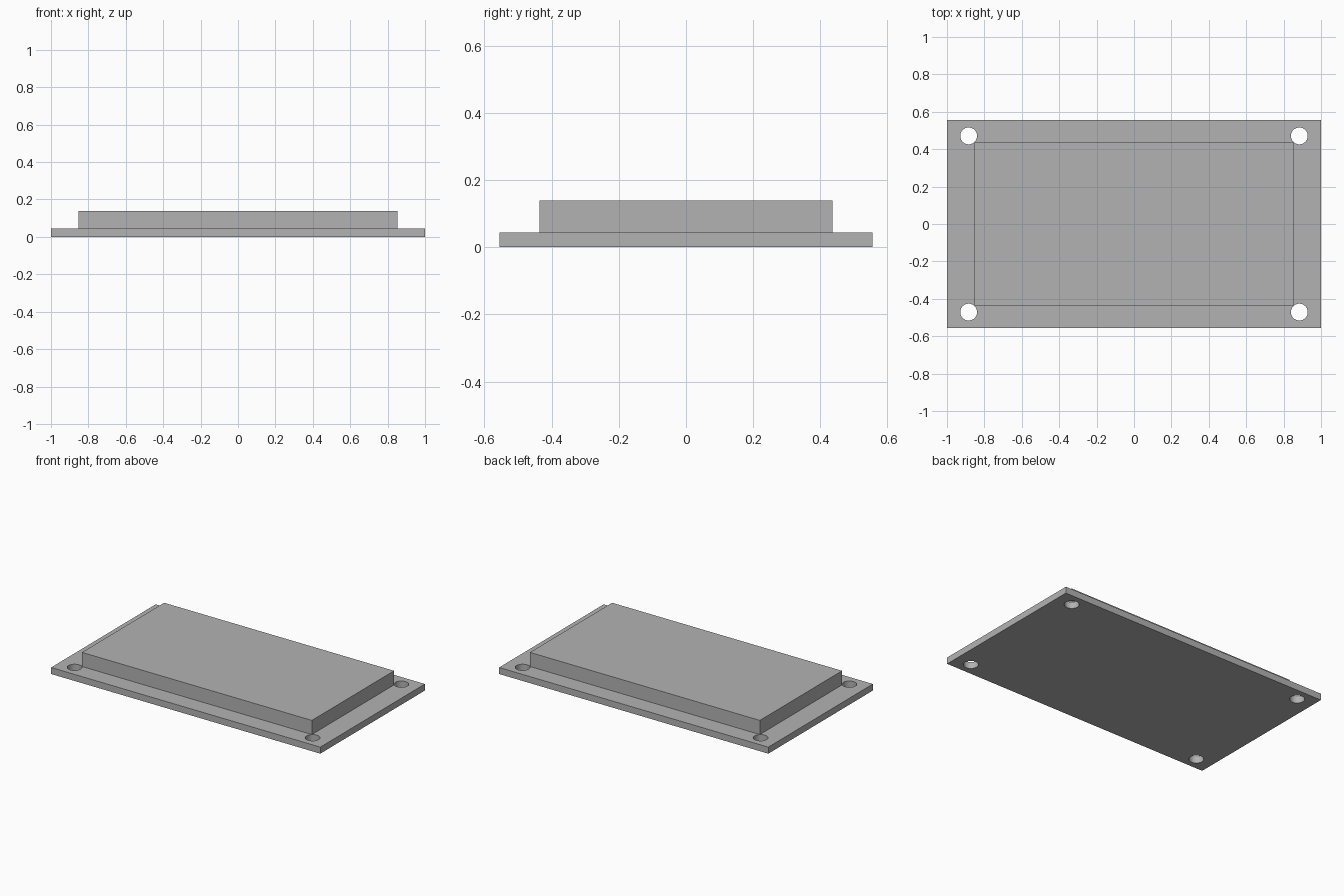
import bpy

default_cube = bpy.data.objects.get("Cube")
if default_cube:
    bpy.data.objects.remove(default_cube, do_unlink=True)

PLATE_TOP = 0.044
BLOCK_TOP = 0.139

grey = bpy.data.materials.new("mid_grey")
grey.use_nodes = True
colour = (0.45, 0.45, 0.45, 1.0)
grey.diffuse_color = colour
grey.node_tree.nodes["Principled BSDF"].inputs["Base Color"].default_value = colour


def box(name, half_x, half_y, bottom, top):
    bpy.ops.mesh.primitive_cube_add(size=2, location=(0, 0, (bottom + top) / 2))
    obj = bpy.context.object
    obj.name = name
    obj.scale = (half_x, half_y, (top - bottom) / 2)
    bpy.ops.object.transform_apply(location=True, rotation=False, scale=True)
    obj.data.materials.append(grey)
    return obj


# Flat mounting plate and the raised block on it
plate = box("base_plate", 1.0, 0.555, 0.0, PLATE_TOP)
block = box("raised_block", 0.854, 0.436, PLATE_TOP, BLOCK_TOP)

# Round screw holes through the four corners of the plate
for side_x in (-1, 1):
    for side_y in (-1, 1):
        bpy.ops.mesh.primitive_cylinder_add(
            vertices=48, radius=0.045, depth=0.2,
            location=(side_x * 0.884, side_y * 0.471, PLATE_TOP / 2))
        cutter = bpy.context.object
        cutter.name = "screw_hole_cutter"
        cutter.data.materials.append(grey)
        cut = plate.modifiers.new("screw_hole", "BOOLEAN")
        cut.operation = "DIFFERENCE"
        cut.solver = "EXACT"
        cut.object = cutter
        bpy.ops.object.select_all(action="DESELECT")
        bpy.context.view_layer.objects.active = plate
        plate.select_set(True)
        bpy.ops.object.modifier_apply(modifier=cut.name)
        bpy.data.objects.remove(cutter, do_unlink=True)

# Smooth hole walls, sharp plate edges
bpy.ops.object.shade_smooth_by_angle()
